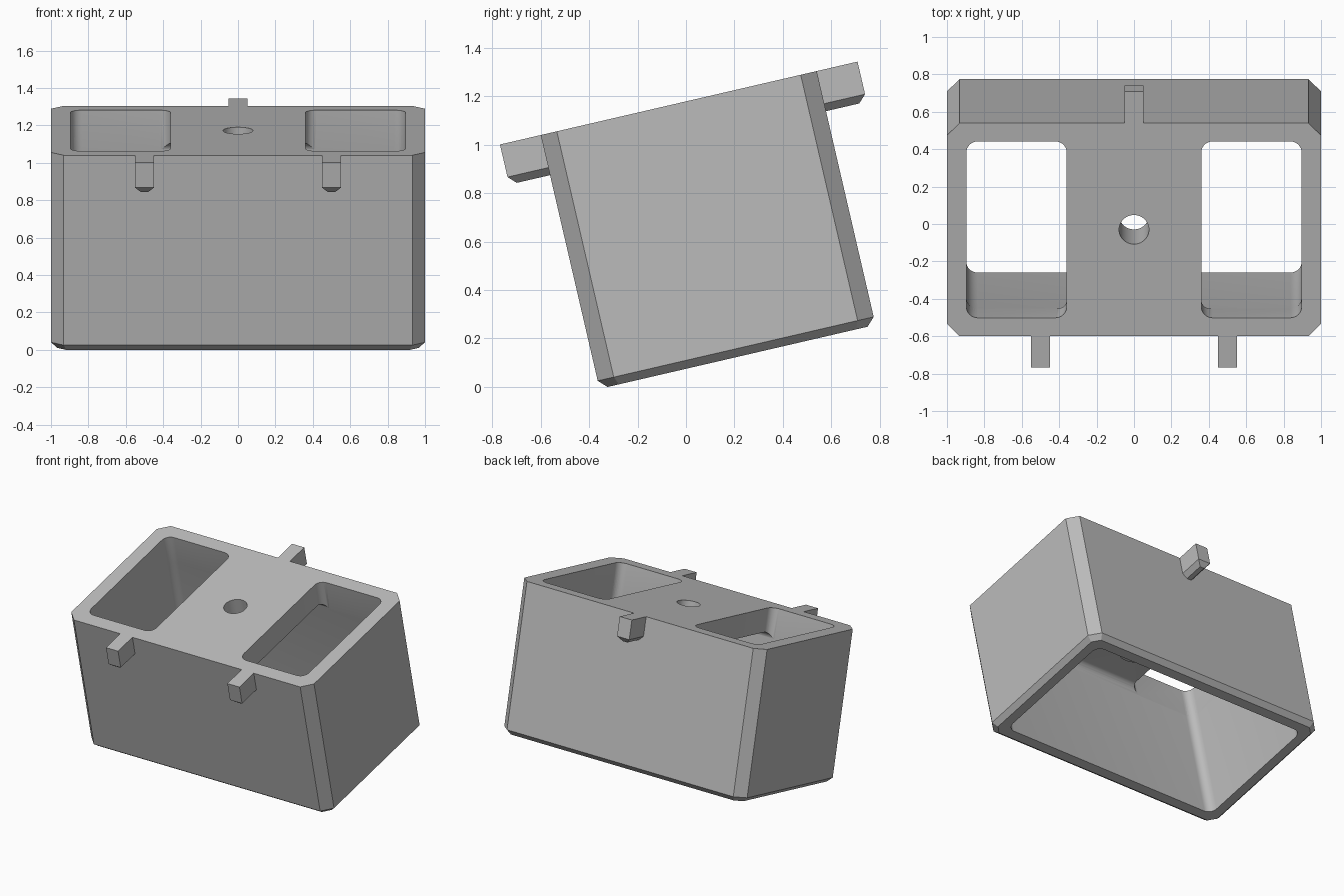
import bpy, bmesh, math
from mathutils import Matrix, Vector

cube = bpy.data.objects.get("Cube")
if cube:
    bpy.data.objects.remove(cube, do_unlink=True)

grey = bpy.data.materials.new("plain_grey")
grey.use_nodes = True
COLOUR = (0.5, 0.5, 0.5, 1)
grey.diffuse_color = COLOUR
grey.node_tree.nodes["Principled BSDF"].inputs["Base Color"].default_value = COLOUR

# Local frame: origin at the centre of the top face, later tilted about x
TILT = Matrix.Translation((0, -0.03, 1.172)) @ Matrix.Rotation(math.radians(13.05), 4, 'X')
WIDTH, DEPTH, HEIGHT = 2.0, 1.17, 1.076
WALL = 0.1
ROUND = 0.06


def finish(name, bm):
    mesh = bpy.data.meshes.new(name)
    bmesh.ops.recalc_face_normals(bm, faces=bm.faces)
    bm.to_mesh(mesh)
    bm.free()
    mesh.materials.append(grey)
    obj = bpy.data.objects.new(name, mesh)
    obj.matrix_world = TILT
    bpy.context.collection.objects.link(obj)
    return obj


def box(lo, hi):
    bm = bmesh.new()
    bmesh.ops.create_cube(bm, size=1)
    lo, hi = Vector(lo), Vector(hi)
    for v in bm.verts:
        v.co = (lo + hi) / 2 + v.co * (hi - lo)
    return bm


def bevel(bm, rule, size, segments=1):
    """Bevel every edge for which rule(vertex a, vertex b) holds."""
    edges = [e for e in bm.edges if rule(e.verts[0].co, e.verts[1].co)]
    bmesh.ops.bevel(bm, geom=edges, offset=size, segments=segments,
                    profile=0.5, affect='EDGES')


def upright(a, b):
    return abs(a.z - b.z) > 0.01


def level(z):
    return lambda a, b: abs(a.z - z) < 1e-4 and abs(b.z - z) < 1e-4


def cylinder(name, radius, top, bottom):
    bm = bmesh.new()
    bmesh.ops.create_cone(bm, cap_ends=True, segments=48, radius1=radius, radius2=radius,
                          depth=top - bottom,
                          matrix=Matrix.Translation((0, 0, (top + bottom) / 2)))
    return finish(name, bm)


def combine(target, tool, operation):
    mod = target.modifiers.new("combine", 'BOOLEAN')
    mod.operation, mod.solver, mod.object = operation, 'EXACT', tool
    bpy.context.view_layer.objects.active = target
    bpy.ops.object.modifier_apply(modifier=mod.name)
    bpy.data.objects.remove(tool, do_unlink=True)


# Outer shell with chamfered corners and chamfered bottom rim
bm = box((-WIDTH / 2, -DEPTH / 2, -HEIGHT), (WIDTH / 2, DEPTH / 2, 0))
bevel(bm, upright, 0.068)
bevel(bm, level(-HEIGHT), 0.034)
body = finish("housing", bm)

# Cavity open at the bottom, with rounded corners and ceiling
inner_x, inner_y, ceiling = WIDTH / 2 - WALL - 0.003, DEPTH / 2 - WALL, -0.17
bm = box((-inner_x, -inner_y, -HEIGHT - 0.2), (inner_x, inner_y, ceiling))
bevel(bm, upright, ROUND, 8)
bevel(bm, level(ceiling), ROUND - 0.002, 6)
combine(body, finish("cavity_cutter", bm), 'DIFFERENCE')

# Two rounded windows in the top
for side in (-1, 1):
    xs = sorted((side * 0.36, side * (inner_x - 0.001)))
    bm = box((xs[0], -inner_y + 0.001, -0.4), (xs[1], inner_y - 0.001, 0.1))
    bevel(bm, upright, ROUND, 8)
    combine(body, finish("window_cutter", bm), 'DIFFERENCE')

# Central boss under the top plate and its through hole
combine(body, cylinder("boss", 0.14, -0.08, -0.35), 'UNION')
combine(body, cylinder("hole_cutter", 0.08, 0.1, -0.6), 'DIFFERENCE')

# Hook tabs: two at the front, one at the back
tabs = []
for name, x, side in (("front_right_tab", -0.5, -1), ("front_left_tab", 0.5, -1), ("back_tab", 0, 1)):
    wall = side * DEPTH / 2
    tip = side * (DEPTH / 2 + 0.173)
    ys = sorted((wall, tip))
    bm = box((x - 0.05, ys[0], -0.17), (x + 0.05, ys[1], 0))
    bevel(bm, lambda a, b: level(-0.17)(a, b)
          and not (abs(a.y - wall) < 1e-4 and abs(b.y - wall) < 1e-4), 0.032)
    tabs.append(finish(name, bm))

# Smooth rounded corners, sharp flat edges
for obj in [body] + tabs:
    bpy.ops.object.select_all(action='DESELECT')
    obj.select_set(True)
    bpy.context.view_layer.objects.active = obj
    bpy.ops.object.shade_smooth_by_angle(angle=math.radians(25))
